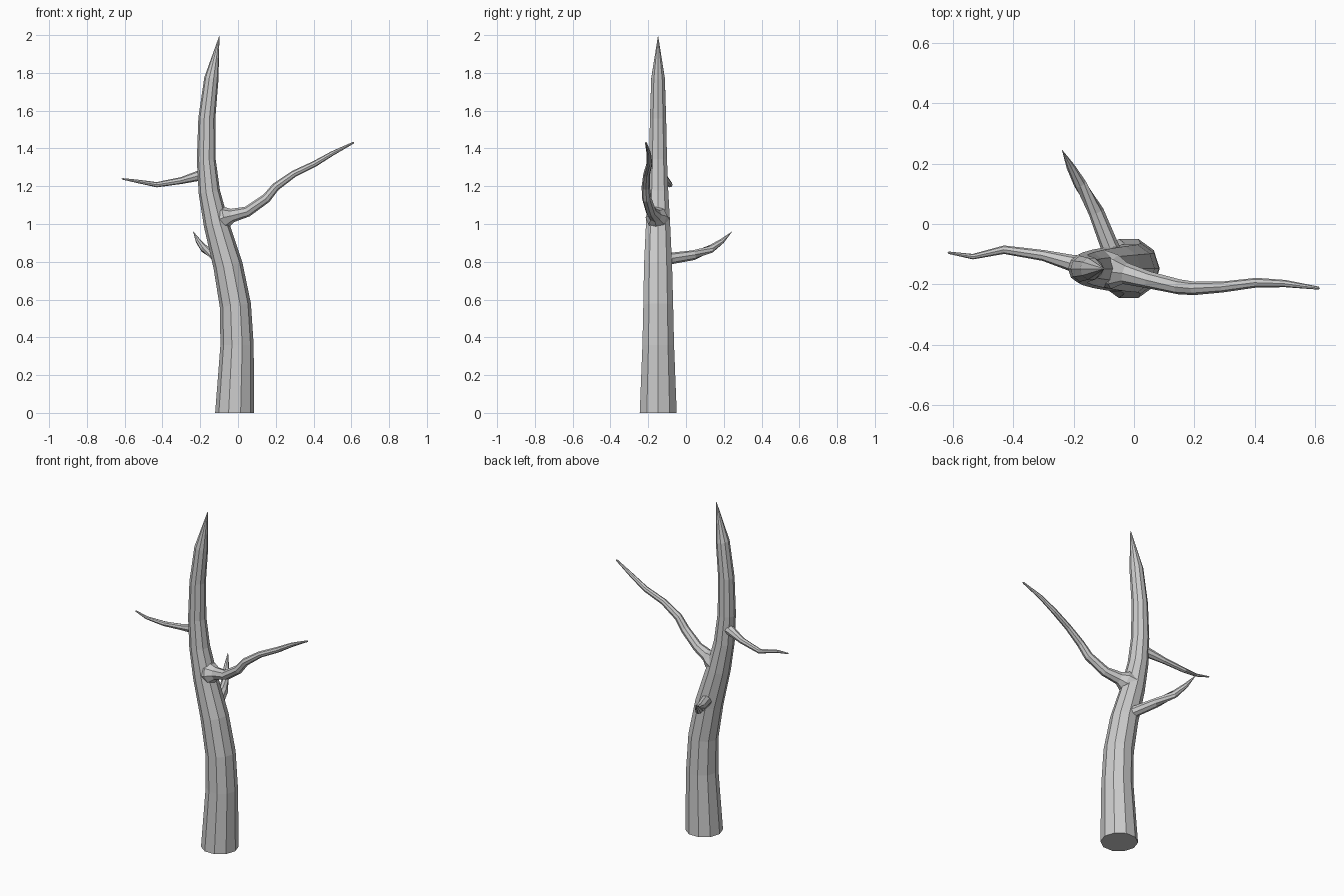
import bpy, bmesh, math
from mathutils import Vector


def limb(name, path, sides, flat_start=False):
    """Tapered faceted tube; path rows are x, y, z, radius (last row is the tip)."""
    bm = bmesh.new()
    pts = [Vector(p[:3]) for p in path]
    rings = []
    for i, row in enumerate(path[:-1]):
        a = pts[max(i - 1, 0)]
        t = (pts[i + 1] - a).normalized()
        if flat_start and i == 0:
            t = Vector((0, 0, 1))
        ref = Vector((0, 1, 0)) if abs(t.y) < 0.8 else Vector((1, 0, 0))
        u = ref.cross(t).normalized()
        v = t.cross(u)
        ring = []
        for k in range(sides):
            ang = 2 * math.pi * k / sides
            ring.append(bm.verts.new(pts[i] + (u * math.cos(ang) + v * math.sin(ang)) * row[3]))
        rings.append(ring)
    for lo, hi in zip(rings, rings[1:]):
        for k in range(sides):
            n = (k + 1) % sides
            bm.faces.new((lo[k], lo[n], hi[n], hi[k]))
    bm.faces.new(rings[0][::-1])
    # pointed or blunt end
    end = rings[-1]
    tip = bm.verts.new(pts[-1])
    for k in range(sides):
        bm.faces.new((end[k], end[(k + 1) % sides], tip))
    bmesh.ops.recalc_face_normals(bm, faces=bm.faces)
    me = bpy.data.meshes.new(name)
    bm.to_mesh(me)
    bm.free()
    ob = bpy.data.objects.new(name, me)
    bpy.context.collection.objects.link(ob)
    return ob


# Curved trunk tapering to a spike
limb("trunk", [
    (-0.018, -0.147, 0.00, 0.103),
    (-0.005, -0.147, 0.36, 0.088),
    (-0.014, -0.147, 0.57, 0.083),
    (-0.053, -0.148, 0.78, 0.078),
    (-0.115, -0.148, 1.00, 0.067),
    (-0.152, -0.148, 1.17, 0.057),
    (-0.168, -0.148, 1.34, 0.050),
    (-0.165, -0.148, 1.56, 0.045),
    (-0.141, -0.148, 1.77, 0.038),
    (-0.098, -0.148, 2.00, 0.0),
], 10, True)

# Long right branch with a swollen collar
limb("right_branch", [
    (-0.110, -0.145, 1.020, 0.060),
    (-0.065, -0.158, 1.038, 0.058),
    (-0.030, -0.163, 1.045, 0.036),
    (0.050, -0.185, 1.066, 0.028),
    (0.150, -0.208, 1.136, 0.025),
    (0.200, -0.213, 1.197, 0.022),
    (0.295, -0.208, 1.265, 0.018),
    (0.405, -0.194, 1.318, 0.016),
    (0.500, -0.197, 1.374, 0.012),
    (0.610, -0.212, 1.430, 0.005),
    (0.615, -0.213, 1.433, 0.0),
], 8)

# Drooping left branch
limb("left_branch", [
    (-0.160, -0.140, 1.265, 0.034),
    (-0.210, -0.128, 1.255, 0.027),
    (-0.300, -0.104, 1.230, 0.018),
    (-0.430, -0.085, 1.208, 0.014),
    (-0.533, -0.108, 1.226, 0.009),
    (-0.612, -0.095, 1.239, 0.004),
    (-0.617, -0.094, 1.240, 0.0),
], 8)

# Upswept back branch
limb("back_branch", [
    (-0.060, -0.130, 0.810, 0.036),
    (-0.082, -0.070, 0.819, 0.030),
    (-0.125, 0.040, 0.835, 0.026),
    (-0.178, 0.132, 0.868, 0.021),
    (-0.210, 0.190, 0.909, 0.014),
    (-0.239, 0.247, 0.963, 0.0),
], 8)
